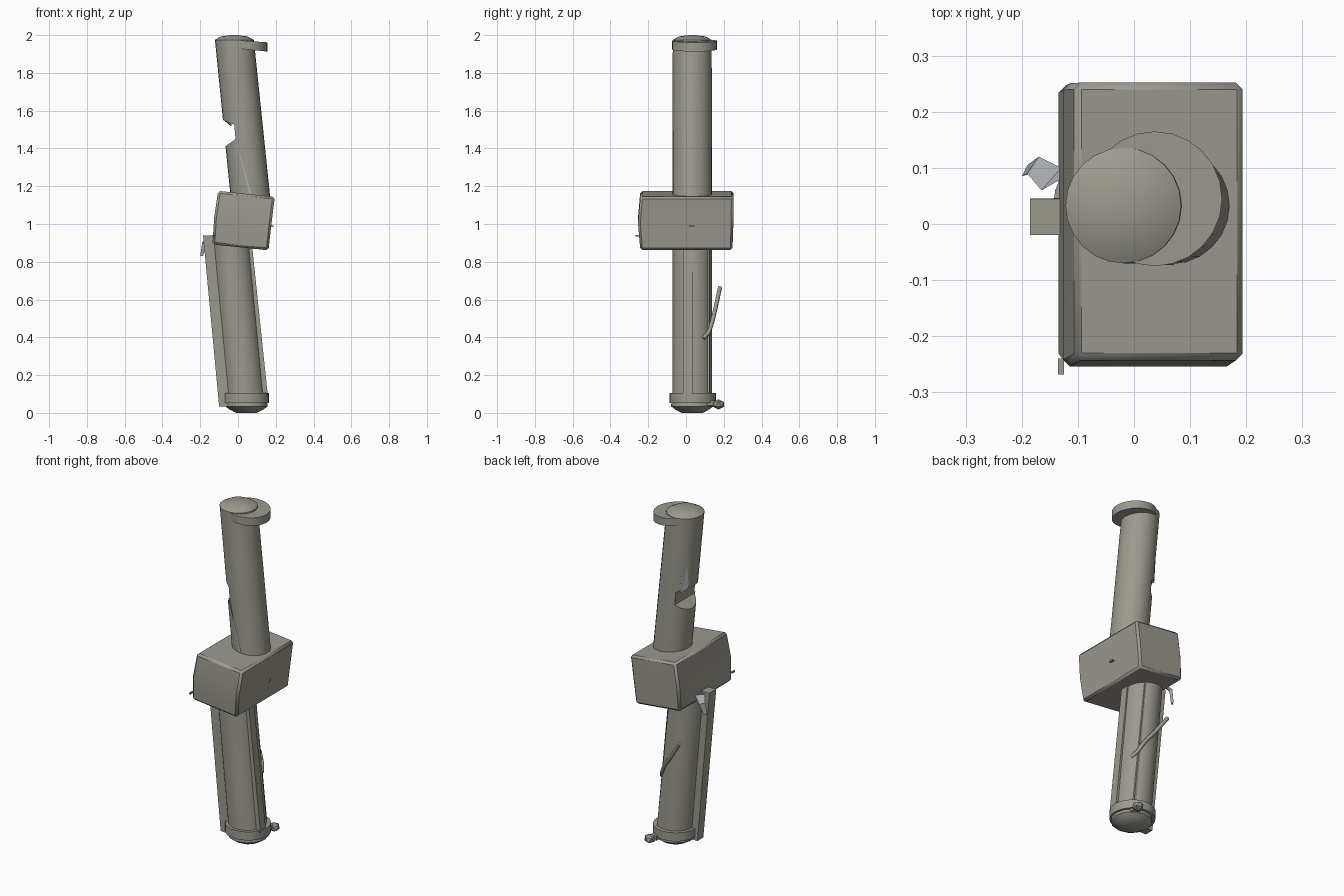
import bpy, bmesh, math
from mathutils import Vector

if "Cube" in bpy.data.objects:
    bpy.data.objects.remove(bpy.data.objects["Cube"])


def material(name, rgb):
    m = bpy.data.materials.new(name)
    m.diffuse_color = (*rgb, 1)
    m.use_nodes = True
    m.node_tree.nodes["Principled BSDF"].inputs["Base Color"].default_value = m.diffuse_color
    return m


grey = material("warm_grey", (0.33, 0.32, 0.275))
pale = material("pale_steel", (0.40, 0.43, 0.46))


def loft(name, rings, mat=grey, smooth=True):
    """Skin a list of equal-length point rings and cap both ends."""
    bm = bmesh.new()
    vs = [[bm.verts.new(p) for p in ring] for ring in rings]
    n = len(vs[0])
    for a, b in zip(vs, vs[1:]):
        for i in range(n):
            j = (i + 1) % n
            bm.faces.new((a[i], a[j], b[j], b[i]))
    bm.faces.new(vs[0][::-1])
    bm.faces.new(vs[-1])
    bmesh.ops.recalc_face_normals(bm, faces=bm.faces[:])
    me = bpy.data.meshes.new(name)
    bm.to_mesh(me)
    bm.free()
    me.materials.append(mat)
    ob = bpy.data.objects.new(name, me)
    bpy.context.collection.objects.link(ob)
    if smooth:
        bpy.ops.object.select_all(action='DESELECT')
        ob.select_set(True)
        bpy.context.view_layer.objects.active = ob
        bpy.ops.object.shade_smooth_by_angle(angle=math.radians(30))
    return ob


def circle(x, y, z, r, n=24, tilt=0.0):
    """Round ring; tilt is the drop in z per unit of x."""
    pts = []
    for i in range(n):
        a = 2 * math.pi * i / n
        pts.append((x + r * math.cos(a), y + r * math.sin(a), z - tilt * r * math.cos(a)))
    return pts


def rect(x0, x1, y0, y1, z):
    return [(x0, y0, z), (x1, y0, z), (x1, y1, z), (x0, y1, z)]


Y = 0.033   # both tubes share this y

# Upper tube with a shallow domed cap, leaning to the left
upper = loft("upper_tube", [circle(0.075, Y, 1.05, 0.105), circle(-0.019, Y, 1.975, 0.103),
                            circle(-0.02, Y, 1.993, 0.07), circle(-0.02, Y, 2.0, 0.02)])

# Notch cut into the left side of the upper tube
notch = loft("notch_cutter", [[(-0.2, y, 1.62), (-0.2, y, 1.36), (-0.068, y, 1.41),
                               (-0.013, y, 1.45), (-0.02, y, 1.525), (-0.078, y, 1.55)]
                              for y in (-0.2, 0.25)], pale, False)
notch.hide_render = True
notch.hide_viewport = True
cut = upper.modifiers.new("notch", 'BOOLEAN')
cut.operation = 'DIFFERENCE'
cut.solver = 'EXACT'
cut.object = notch

# Offset flange near the top
loft("top_flange", [circle(0.037, 0.045, 1.925, 0.12, tilt=0.1),
                    circle(0.037, 0.045, 1.97, 0.12, tilt=0.07)])

# Thin pale slivers on the tube wall: front and back left
def sliver(name, pts, push):
    loft(name, [[Vector(p) for p in pts], [Vector(p) + Vector(push) for p in pts]], pale, False)


sliver("front_sliver", [(-0.015, -0.067, 1.46), (0.058, -0.073, 1.165), (0.07, -0.073, 1.165)],
       (0, 0.008, 0))
sliver("back_sliver", [(-0.07, 0.115, 1.90), (-0.075, 0.08, 1.55), (-0.04, 0.113, 1.52)],
       (0.005, -0.005, 0))

# Tilted block in the middle with slightly bowed front
block = loft("middle_block", [rect(-0.149, 0.149, -0.242, 0.246, -0.1425),
                              rect(-0.155, 0.150, -0.254, 0.251, 0),
                              rect(-0.149, 0.153, -0.242, 0.252, 0.1425)])
block.location = (0.028, 0, 1.018)
block.rotation_euler.y = math.radians(6)
bev = block.modifiers.new("bevel", 'BEVEL')
bev.width = 0.012
bev.segments = 1
bev.limit_method = 'ANGLE'
bev.angle_limit = math.radians(40)

# Tiny tabs on the block
loft("front_tab", [rect(-0.135, -0.125, -0.268, -0.24, 0.935), rect(-0.135, -0.125, -0.268, -0.24, 0.943)], smooth=False)
loft("side_tab", [rect(0.16, 0.188, 0.015, 0.045, 0.985), rect(0.16, 0.188, 0.02, 0.04, 0.993)], smooth=False)

# Lower tube
loft("lower_tube", [circle(0.043, Y, 0.06, 0.104), circle(-0.04, Y, 0.93, 0.104)])

# Raised strips on the right side of the lower tube
loft("right_strip", [rect(0.10, 0.158, -0.015, 0.035, 0.09), rect(0.02, 0.073, -0.015, 0.035, 0.90)], smooth=False)
loft("rear_strip", [rect(0.07, 0.105, 0.085, 0.124, 0.09), rect(-0.01, 0.022, 0.085, 0.124, 0.90)], smooth=False)

# Long rail on the left side of the lower tube
loft("left_rail", [rect(-0.10, -0.03, -0.02, 0.035, 0.035), rect(-0.185, -0.10, -0.02, 0.045, 0.94)], smooth=False)

# Small hanging fin behind the rail top
loft("hanging_fin", [[(-0.20, 0.085, 0.83), (-0.185, 0.09, 0.83), (-0.19, 0.105, 0.835)],
                     [(-0.19, 0.09, 0.90), (-0.165, 0.10, 0.90), (-0.17, 0.12, 0.90)],
                     [(-0.165, 0.06, 0.935), (-0.13, 0.08, 0.935), (-0.13, 0.10, 0.935)]], pale, False)

# Bottom collar and foot
loft("bottom_collar", [circle(0.041, 0.036, 0.053, 0.124), circle(0.041, 0.036, 0.104, 0.124)])
loft("foot", [circle(0.045, Y, 0.0, 0.055, 12), circle(0.045, Y, 0.018, 0.09, 12),
              circle(0.045, Y, 0.035, 0.112, 12), circle(0.043, Y, 0.06, 0.11, 12)])

# Small faceted knob beside the foot
bpy.ops.mesh.primitive_ico_sphere_add(subdivisions=1, radius=0.034, location=(0.117, 0.172, 0.045))
knob = bpy.context.object
knob.name = "foot_knob"
knob.scale.z = 0.8
knob.data.materials.append(grey)
loft("knob_stem", [rect(0.08, 0.12, 0.11, 0.165, 0.038), rect(0.08, 0.12, 0.11, 0.165, 0.065)], smooth=False)

# Curved lever sweeping off the back of the lower tube
curve = bpy.data.curves.new("curved_lever", 'CURVE')
curve.dimensions = '3D'
curve.bevel_depth = 0.011
curve.bevel_resolution = 1
curve.use_fill_caps = True
path = [(0.095, 0.09, 0.395), (0.075, 0.12, 0.425), (0.045, 0.14, 0.485),
        (-0.02, 0.16, 0.57), (-0.085, 0.18, 0.665)]
sp = curve.splines.new('POLY')
sp.points.add(len(path) - 1)
for p, c in zip(sp.points, path):
    p.co = (*c, 1)
curve.materials.append(grey)
bpy.context.collection.objects.link(bpy.data.objects.new("curved_lever", curve))
